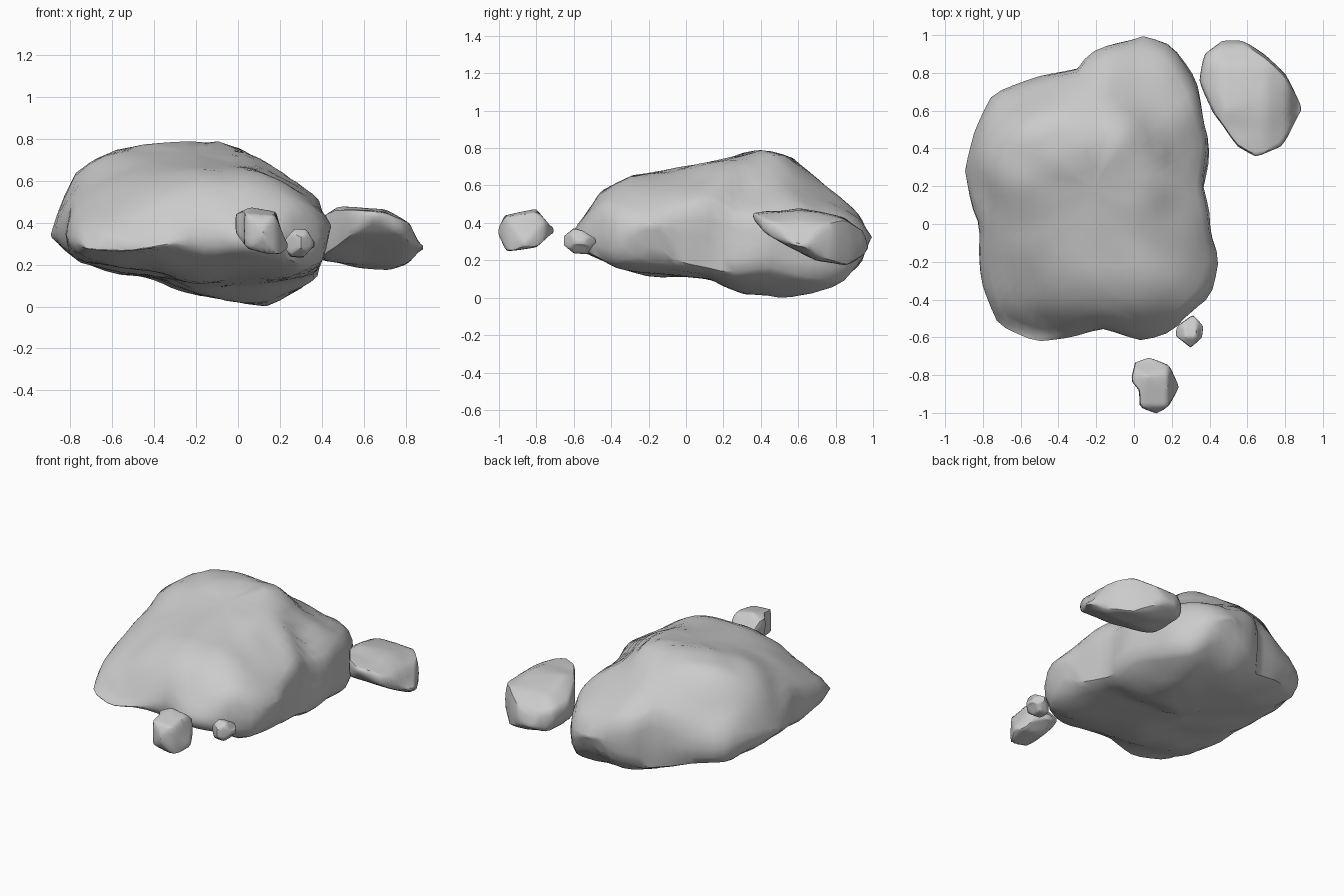
import bpy, bmesh, math
from mathutils import Vector, noise

if "Cube" in bpy.data.objects:
    bpy.data.objects.remove(bpy.data.objects["Cube"])


def interp(profile, t):
    if t <= profile[0][0]:
        return profile[0][1]
    for (a, za), (b, zb) in zip(profile, profile[1:]):
        if t <= b:
            return za + (zb - za) * (t - a) / (b - a)
    return profile[-1][1]


def resample(points, n):
    pts = [Vector(p) for p in points]
    pts.append(pts[0])
    lens = [0]
    for a, b in zip(pts, pts[1:]):
        lens.append(lens[-1] + (b - a).length)
    out = []
    for i in range(n):
        d = lens[-1] * i / n
        k = max(j for j in range(len(lens) - 1) if lens[j] <= d)
        out.append(pts[k].lerp(pts[k + 1], (d - lens[k]) / (lens[k + 1] - lens[k])))
    return out


def blend(p, *vals):
    return sum(max(0, v) ** p for v in vals) ** (1 / p)


def rock(name, outline, front_top, front_bot, side_top, side_bot, n=48,
         rough=0.01, extra=lambda x, y: (0, 0, 0)):
    """Outline from above, with front and side silhouettes blended into its top and underside."""
    rim = resample(outline, n)
    xs, ys = [p.x for p in rim], [p.y for p in rim]
    centre = Vector(((min(xs) + max(xs)) / 2, (min(ys) + max(ys)) / 2))
    hi = max(max(z for _, z in front_top), max(z for _, z in side_top))
    lo = min(min(z for _, z in front_bot), min(z for _, z in side_bot))

    def heights(p):
        ct, cb, dent = extra(p.x, p.y)
        top = hi - blend(2, hi - interp(front_top, p.x), hi - interp(side_top, p.y), ct) - dent
        bot = lo + blend(2.7, interp(front_bot, p.x) - lo, interp(side_bot, p.y) - lo, cb)
        return top, bot

    mids = []
    for p in rim:
        t, b = heights(p)
        mids.append(((t + b) / 2, max(0.02, (t - b) / 2)))
    bm = bmesh.new()

    def ring(s, side):
        verts = []
        for p, (mid, half) in zip(rim, mids):
            q = centre.lerp(p, s)
            if s > 0.98:
                z = mid + side * half * 0.6
            else:
                t, b = heights(q)
                z = max(t, mid + half * 0.7) if side > 0 else min(b, mid - half * 0.7)
            verts.append(bm.verts.new((q.x, q.y, z)))
        return verts

    scales = (0.15, 0.3, 0.42, 0.53, 0.63, 0.73, 0.83, 0.92, 0.965, 0.993)
    rings = [ring(s, -1) for s in scales] + [ring(1, 0)] + [ring(s, 1) for s in reversed(scales)]
    for a, b in zip(rings, rings[1:]):
        for i in range(n):
            j = (i + 1) % n
            bm.faces.new((a[i], a[j], b[j], b[i]))
    t, b = heights(centre)
    for r, z in ((rings[0], b), (rings[-1], t)):
        c = bm.verts.new((centre.x, centre.y, z))
        for i in range(n):
            bm.faces.new((r[i], r[(i + 1) % n], c))
    # soften the creases and roughen the stone
    bmesh.ops.smooth_vert(bm, verts=bm.verts, factor=0.3,
                          use_axis_x=True, use_axis_y=True, use_axis_z=True)
    bmesh.ops.recalc_face_normals(bm, faces=bm.faces)
    bm.normal_update()
    moves = [(v, v.normal * noise.noise(v.co * 5) * rough) for v in bm.verts]
    for v, d in moves:
        v.co += d
    mesh = bpy.data.meshes.new(name)
    bm.to_mesh(mesh)
    bm.free()
    obj = bpy.data.objects.new(name, mesh)
    bpy.context.collection.objects.link(obj)
    bpy.ops.object.select_all(action='DESELECT')
    obj.select_set(True)
    bpy.context.view_layer.objects.active = obj
    bpy.ops.object.shade_smooth_by_angle(angle=math.radians(40))


# sloping corners of the boulder and the step down at its back right
def boulder_cuts(x, y):
    back_left = max(0, -0.56 * x + 0.83 * y - 0.72)
    front_left = max(0, -0.8 * x - 0.6 * y - 0.3) * 0.65
    back_right = max(0, 0.8 * x + 0.6 * y - 0.45)
    u = (x + y) * 0.707
    step = 0.09 * interp([(0.32, 0), (0.42, 1), (0.56, 0.8), (0.72, 0)], u)
    step *= interp([(-0.15, 0), (0.05, 1)], x)
    return blend(2, back_left * 1.35, front_left, back_right), back_left * 0.7, step


# main boulder
rock("main_boulder",
     [(0.05, 1.01), (0.2, 0.94), (0.32, 0.76), (0.41, 0.45), (0.37, 0.17), (0.45, -0.19),
      (0.4, -0.38), (0.2, -0.57), (0.03, -0.61), (-0.15, -0.55), (-0.3, -0.6), (-0.52, -0.64),
      (-0.73, -0.54), (-0.82, -0.3), (-0.82, 0), (-0.89, 0.28), (-0.85, 0.5), (-0.74, 0.68),
      (-0.5, 0.78), (-0.3, 0.83), (-0.25, 0.91)],
     [(-0.89, 0.37), (-0.85, 0.5), (-0.78, 0.65), (-0.66, 0.73), (-0.4, 0.78), (-0.1, 0.795),
      (0.03, 0.75), (0.2, 0.65), (0.3, 0.59), (0.38, 0.51), (0.44, 0.42)],
     [(-0.89, 0.34), (-0.75, 0.2), (-0.36, 0.12), (-0.18, 0.05), (0.13, 0), (0.3, 0.09),
      (0.4, 0.17), (0.44, 0.36)],
     [(-0.63, 0.33), (-0.55, 0.43), (-0.5, 0.51), (-0.45, 0.58), (-0.3, 0.65), (0, 0.7),
      (0.2, 0.75), (0.4, 0.795), (0.55, 0.76), (0.65, 0.67), (0.8, 0.57), (0.92, 0.49), (1, 0.38)],
     [(-0.63, 0.29), (-0.5, 0.23), (-0.4, 0.17), (-0.2, 0.12), (0.13, 0.1), (0.33, 0.02),
      (0.45, 0), (0.6, 0.01), (0.83, 0.07), (0.95, 0.2), (1, 0.33)],
     n=72, rough=0.02, extra=boulder_cuts)

# flat rock at the back right
rock("side_rock",
     [(0.35, 0.76), (0.37, 0.9), (0.47, 0.98), (0.58, 0.97), (0.7, 0.89), (0.8, 0.79),
      (0.9, 0.61), (0.78, 0.41), (0.65, 0.35), (0.55, 0.41), (0.42, 0.58)],
     [(0.34, 0.37), (0.41, 0.43), (0.48, 0.48), (0.55, 0.475), (0.7, 0.46), (0.82, 0.4), (0.88, 0.28)],
     [(0.34, 0.33), (0.4, 0.22), (0.55, 0.19), (0.73, 0.175), (0.81, 0.2), (0.88, 0.27)],
     [(0.355, 0.46), (0.5, 0.46), (0.6, 0.48), (0.7, 0.46), (0.85, 0.43), (0.95, 0.36), (0.98, 0.28)],
     [(0.355, 0.42), (0.42, 0.35), (0.55, 0.27), (0.7, 0.2), (0.86, 0.175), (0.97, 0.25)])

# loose stone in front
rock("front_stone",
     [(0, -0.73), (0.08, -0.705), (0.19, -0.75), (0.24, -0.86), (0.18, -0.97), (0.12, -1.005),
      (0.03, -0.97), (0.03, -0.88), (-0.015, -0.83)],
     [(-0.01, 0.44), (0.06, 0.475), (0.18, 0.45), (0.21, 0.36), (0.235, 0.3)],
     [(-0.01, 0.35), (0.05, 0.28), (0.15, 0.25), (0.2, 0.245), (0.235, 0.28)],
     [(-1, 0.38), (-0.97, 0.44), (-0.8, 0.475), (-0.72, 0.38)],
     [(-1, 0.33), (-0.96, 0.25), (-0.8, 0.27), (-0.72, 0.34)], n=32)

# pebble touching the front right edge
rock("pebble",
     [(0.3, -0.655), (0.22, -0.59), (0.23, -0.54), (0.31, -0.48), (0.365, -0.54), (0.36, -0.6)],
     [(0.22, 0.31), (0.27, 0.375), (0.33, 0.37), (0.36, 0.31)],
     [(0.22, 0.29), (0.25, 0.24), (0.31, 0.235), (0.36, 0.29)],
     [(-0.65, 0.33), (-0.6, 0.375), (-0.55, 0.36), (-0.49, 0.32)],
     [(-0.65, 0.28), (-0.6, 0.24), (-0.53, 0.235), (-0.49, 0.29)], n=24)
